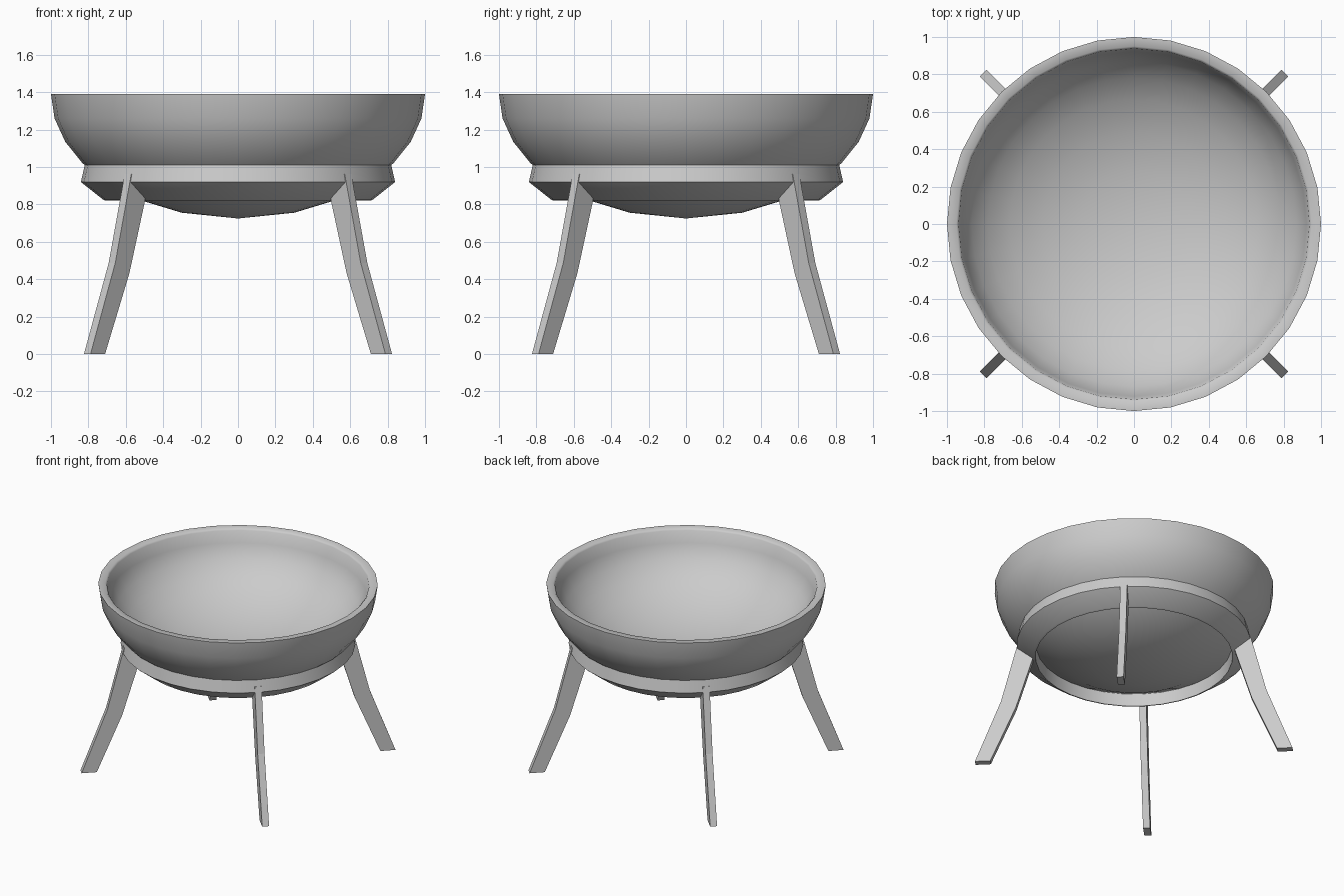
import bpy, bmesh
from math import sin, cos, radians, pi
from mathutils import Matrix

if "Cube" in bpy.data.objects:
    bpy.data.objects.remove(bpy.data.objects["Cube"])

SEGS = 32
RIM_Z = 1.39


def finish(bm, name, smooth_angle=None):
    bmesh.ops.recalc_face_normals(bm, faces=bm.faces[:])
    me = bpy.data.meshes.new(name)
    bm.to_mesh(me)
    bm.free()
    ob = bpy.data.objects.new(name, me)
    bpy.context.collection.objects.link(ob)
    if smooth_angle:
        bpy.ops.object.select_all(action='DESELECT')
        ob.select_set(True)
        bpy.context.view_layer.objects.active = ob
        bpy.ops.object.shade_smooth_by_angle(angle=radians(smooth_angle))
    return ob


def lathe(name, profile, closed, smooth_angle):
    """Spin an (r, z) profile around the z axis."""
    bm = bmesh.new()
    verts = [bm.verts.new((r, 0, z)) for r, z in profile]
    edges = [bm.edges.new(p) for p in zip(verts, verts[1:])]
    if closed:
        edges.append(bm.edges.new((verts[-1], verts[0])))
    bmesh.ops.spin(bm, geom=verts + edges, cent=(0, 0, 0), axis=(0, 0, 1),
                   angle=2 * pi, steps=SEGS, use_merge=True)
    bmesh.ops.remove_doubles(bm, verts=bm.verts[:], dist=1e-4)
    return finish(bm, name, smooth_angle)


def leg(name, profile, angle, thickness):
    """Flat bar from a radial (r, z) outline, turned to an angle."""
    bm = bmesh.new()
    near, far = ([bm.verts.new((r, y, z)) for r, z in profile]
                 for y in (-thickness / 2, thickness / 2))
    bm.faces.new(near)
    bm.faces.new(far[::-1])
    for i in range(len(profile)):
        bm.faces.new((near[i], near[i - 1], far[i - 1], far[i]))
    bmesh.ops.rotate(bm, cent=(0, 0, 0), matrix=Matrix.Rotation(angle, 3, 'Z'),
                     verts=bm.verts[:])
    return finish(bm, name)


# Bowl: squashed hemisphere with a thick wall and a flat rim
def half_ellipse(radius, depth):
    pts = [(radius * cos(radians(a)), RIM_Z - depth * sin(radians(a)))
           for a in (0, 11.25, 22.5, 33.75, 45, 58.5, 72.5)]
    return pts + [(0, RIM_Z - depth)]


outer = half_ellipse(1.0, 0.665)
inner = half_ellipse(0.94, 0.53)
lip = [(0.95, RIM_Z), (0.938, RIM_Z - 0.012)]
lathe("bowl", outer[::-1] + lip + inner[1:], False, 50)

# Support ring: collar with a sloped underside and an upright inner wall
lathe("support_ring", [(0.815, 1.03), (0.84, 0.92), (0.72, 0.825), (0.705, 0.82),
                       (0.70, 0.93)], True, 50)

# Four bent legs on the diagonals
leg_outline = [(1.14, 0), (0.953, 0.487), (0.832, 0.962), (0.80, 0.962),
               (0.715, 0.94), (0.728, 0.82), (0.846, 0.433), (1.03, 0)]
names = ("back_right_leg", "back_left_leg", "front_left_leg", "front_right_leg")
for i, n in enumerate(names):
    leg(n, leg_outline, radians(45 + 90 * i), 0.05)
